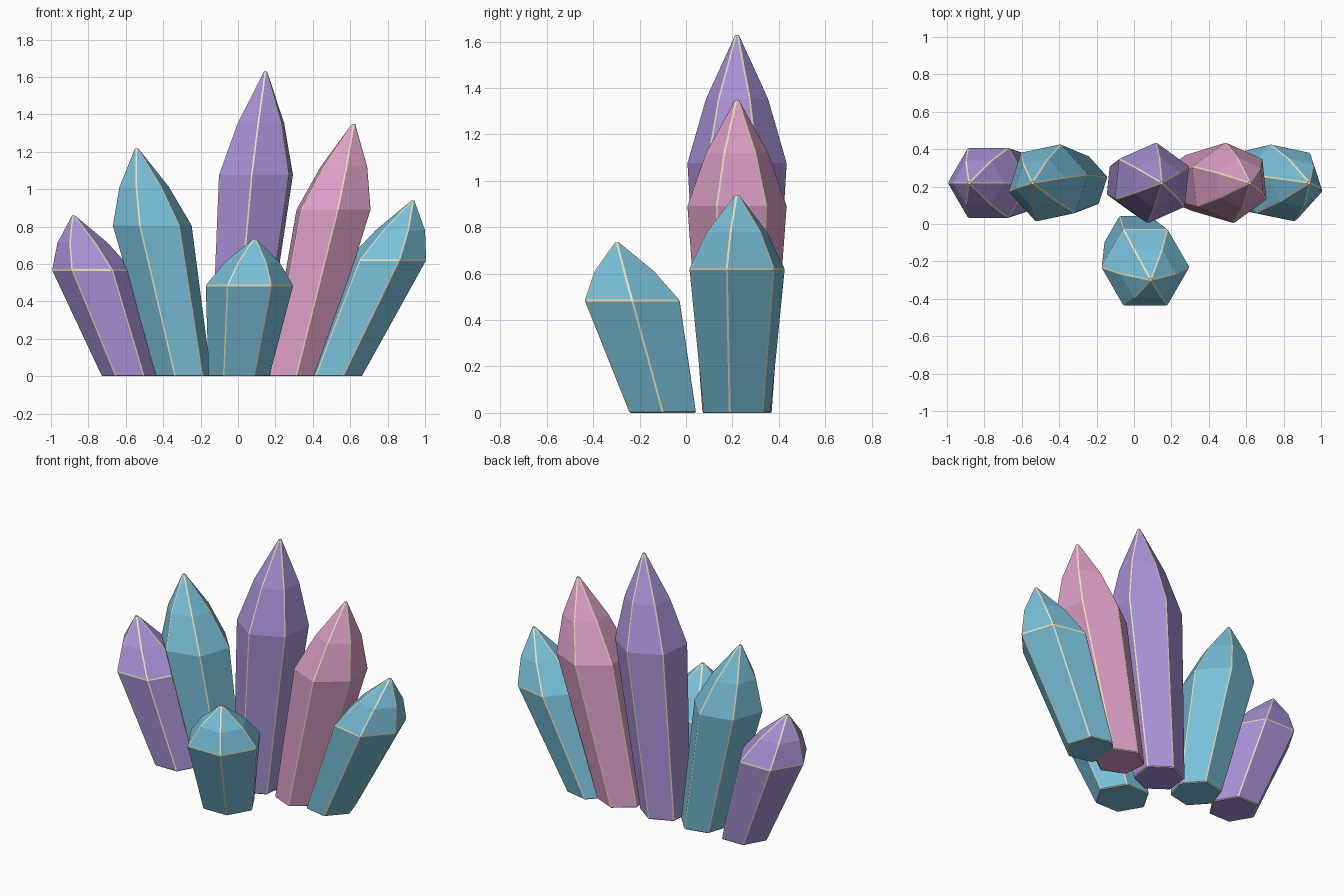
import bpy, bmesh, math
from mathutils import Vector

if "Cube" in bpy.data.objects:
    bpy.data.objects.remove(bpy.data.objects["Cube"])

TRIM = 0.005


def material(name, rgb):
    m = bpy.data.materials.new(name)
    m.diffuse_color = (*rgb, 1)
    m.use_nodes = True
    m.node_tree.nodes["Principled BSDF"].inputs["Base Color"].default_value = m.diffuse_color
    return m


PURPLE = material("purple", (0.40, 0.29, 0.69))
BLUE = material("blue", (0.19, 0.53, 0.70))
PINK = material("pink", (0.73, 0.35, 0.58))
CREAM = material("cream_edge", (0.87, 0.75, 0.51))


def crystal(name, base, apex, radius, turn, mat):
    """Leaning six-sided crystal: narrow foot, wide shoulder, two-step point."""
    foot, tip = Vector((*base, 0)), Vector(apex)
    bm = bmesh.new()
    rings = []
    for t, scale in ((0, 0.70), (0.66, 1.0), (0.83, 0.63)):
        c, r = foot.lerp(tip, t), radius * scale
        rings.append([bm.verts.new(c + Vector((r * math.cos(a), r * math.sin(a), 0)))
                      for a in (math.radians(turn + 60 * k) for k in range(6))])
    # raise the point by what the edge chamfer trims off
    h = tip.z * 0.17
    top = bm.verts.new(tip + Vector((0, 0, 2 * TRIM * h / (0.63 * radius))))
    bm.faces.new(rings[0][::-1])
    for k in range(6):
        n = (k + 1) % 6
        for lo, hi in zip(rings, rings[1:]):
            bm.faces.new((lo[k], lo[n], hi[n], hi[k]))
        bm.faces.new((rings[-1][k], rings[-1][n], top))
    bmesh.ops.recalc_face_normals(bm, faces=bm.faces[:])
    me = bpy.data.meshes.new(name)
    bm.to_mesh(me)
    bm.free()
    me.materials.append(mat)
    me.materials.append(CREAM)
    ob = bpy.data.objects.new(name, me)
    bpy.context.collection.objects.link(ob)
    # pale chamfer on the sharp edges
    bev = ob.modifiers.new("edge_trim", 'BEVEL')
    bev.width = TRIM
    bev.segments = 1
    bev.limit_method = 'ANGLE'
    bev.angle_limit = math.radians(26)
    bev.material = 1


# back row from left to right, then the short one in front
crystals = [
    ("far_left_crystal", (-0.578, 0.22), (-0.883, 0.22, 0.86), 0.217, PURPLE),
    ("left_crystal", (-0.29, 0.22), (-0.545, 0.22, 1.22), 0.217, BLUE),
    ("centre_crystal", (-0.007, 0.22), (0.149, 0.22, 1.63), 0.217, PURPLE),
    ("right_crystal", (0.295, 0.22), (0.622, 0.22, 1.35), 0.217, PINK),
    ("far_right_crystal", (0.515, 0.22), (0.94, 0.22, 0.94), 0.217, BLUE),
    ("front_crystal", (0.005, -0.10), (0.09, -0.30, 0.735), 0.236, BLUE),
]
for i, (name, base, apex, radius, mat) in enumerate(crystals):
    crystal(name, base, apex, radius, 12 * i, mat)
